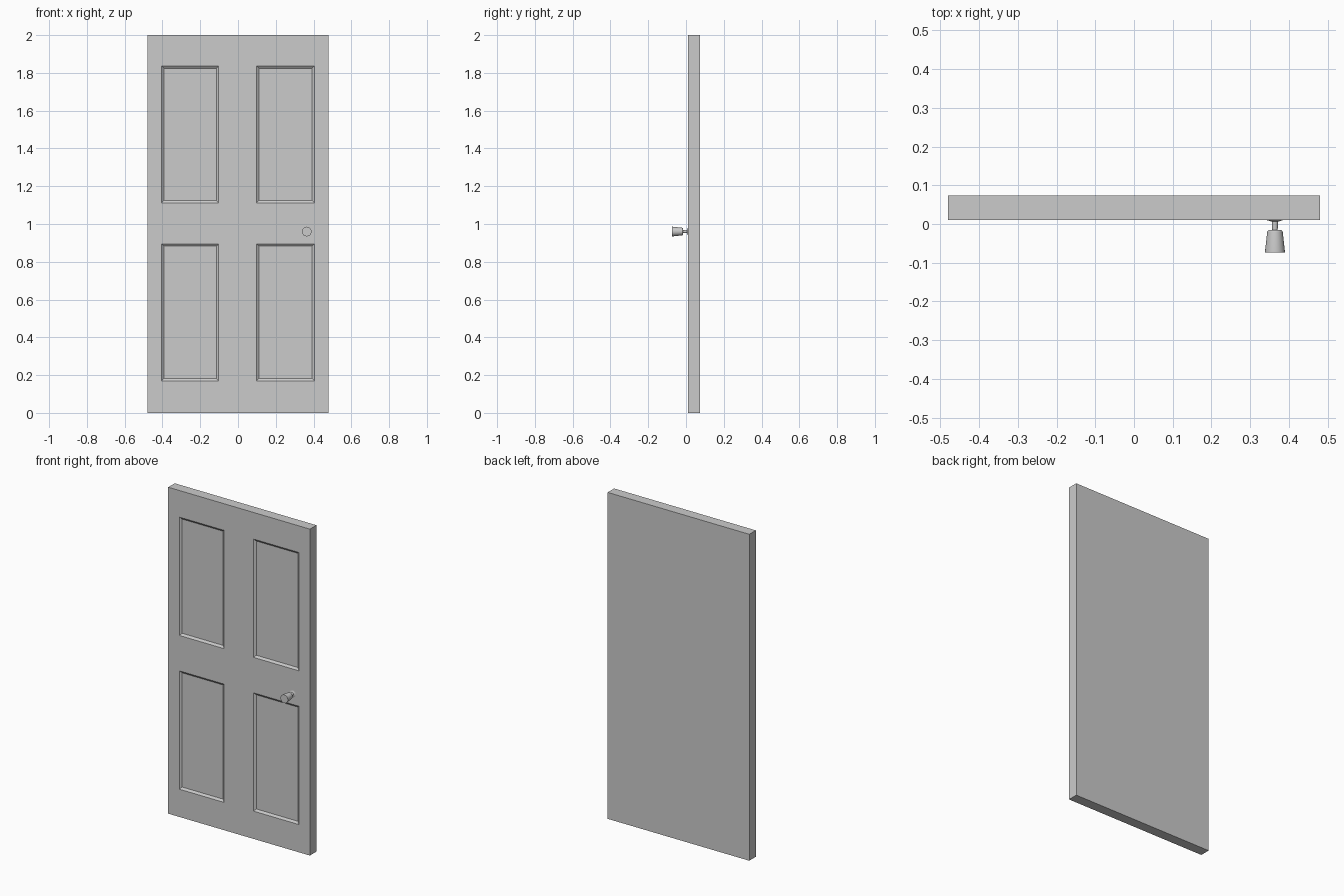
import bpy, bmesh, math
from mathutils import Matrix, Vector

if "Cube" in bpy.data.objects:
    bpy.data.objects.remove(bpy.data.objects["Cube"])

FRONT, BACK = 0.01, 0.073


def make_object(name, bm):
    bmesh.ops.recalc_face_normals(bm, faces=bm.faces)
    mesh = bpy.data.meshes.new(name)
    bm.to_mesh(mesh)
    bm.free()
    obj = bpy.data.objects.new(name, mesh)
    bpy.context.collection.objects.link(obj)
    return obj


# Door slab: front grid of rails and stiles with four recessed panels
xs = [-0.48, -0.405, -0.102, 0.098, 0.405, 0.48]
zs = [0, 0.17, 0.895, 1.112, 1.837, 2.0]
bm = bmesh.new()
grid = [[bm.verts.new((x, FRONT, z)) for z in zs] for x in xs]
panels = []
for i in range(5):
    for j in range(5):
        f = bm.faces.new((grid[i][j], grid[i + 1][j], grid[i + 1][j + 1], grid[i][j + 1]))
        if i in (1, 3) and j in (1, 3):
            panels.append(f)
bm.normal_update()
border = [e for e in bm.edges if e.is_boundary]
bmesh.ops.inset_individual(bm, faces=panels, thickness=0.018, depth=-0.01)

# Sides and flat back
ext = bmesh.ops.extrude_edge_only(bm, edges=border)["geom"]
bmesh.ops.translate(bm, verts=[v for v in ext if isinstance(v, bmesh.types.BMVert)],
                    vec=(0, BACK - FRONT, 0))
bmesh.ops.contextual_create(bm, geom=[e for e in ext if isinstance(e, bmesh.types.BMEdge)])
make_object("door_slab", bm)

# Knob: turned profile (radius, y) with rose, neck and flared grip
profile = [(0, 0.012), (0.021, 0.012), (0.021, 0.010), (0.008, 0.006), (0.007, -0.016),
           (0.017, -0.016), (0.020, -0.020), (0.0255, -0.069), (0.0255, -0.073), (0, -0.073)]
bm = bmesh.new()
verts = [bm.verts.new((r, y, 0)) for r, y in profile]
edges = [bm.edges.new(p) for p in zip(verts, verts[1:])]
bmesh.ops.spin(bm, geom=verts + edges, cent=(0, 0, 0), axis=(0, 1, 0),
               angle=2 * math.pi, steps=24)
bmesh.ops.remove_doubles(bm, verts=bm.verts, dist=0.0002)
knob = make_object("door_knob", bm)
knob.location = (0.364, 0, 0.96)
bpy.context.view_layer.objects.active = knob
knob.select_set(True)
bpy.ops.object.shade_smooth_by_angle(angle=math.radians(30))
